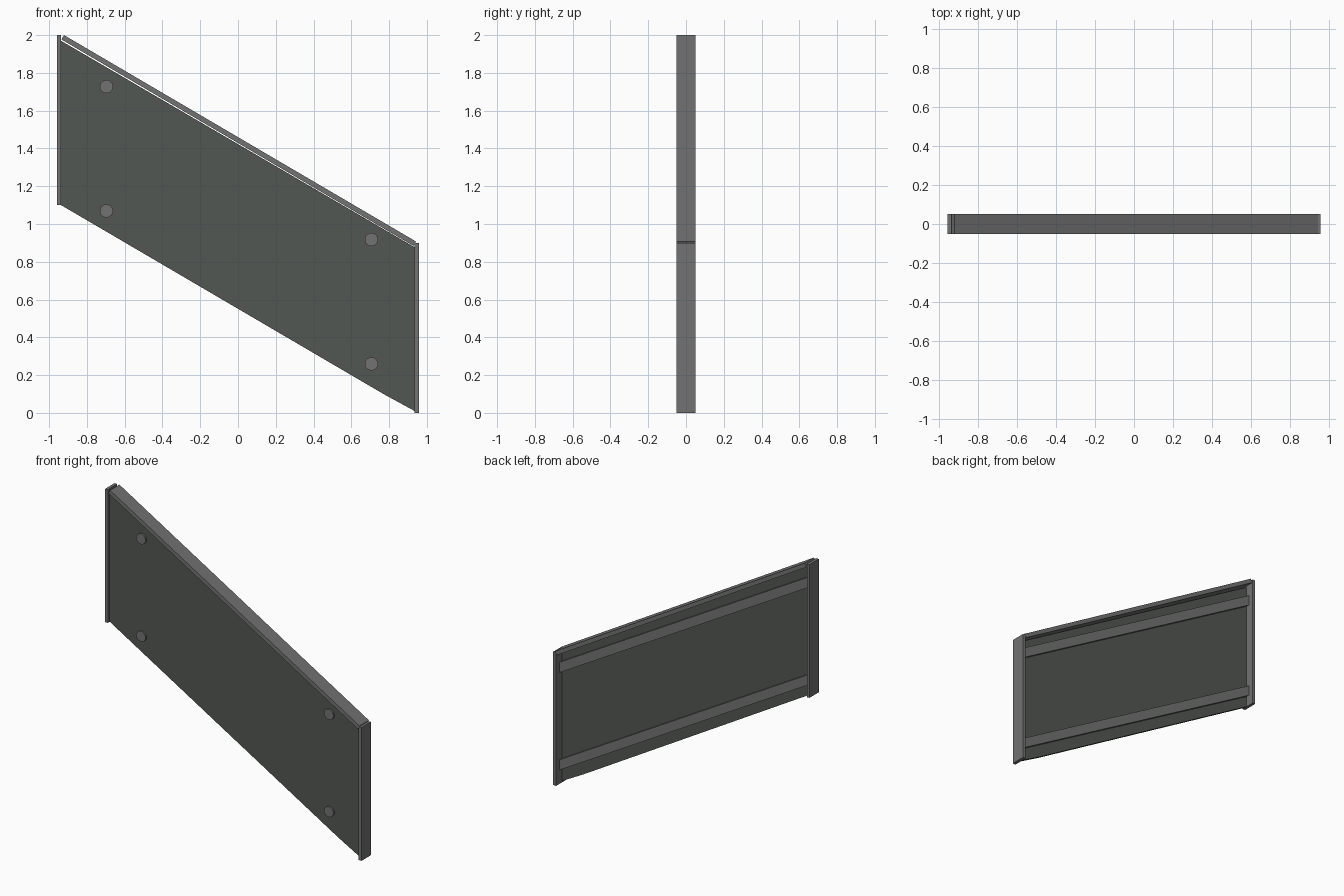
import bpy, bmesh, math

if "Cube" in bpy.data.objects:
    bpy.data.objects.remove(bpy.data.objects["Cube"])

SLOPE = 0.577  # fall of the stair line


def material(name, rgb):
    m = bpy.data.materials.new(name)
    m.diffuse_color = (*rgb, 1)
    m.use_nodes = True
    m.node_tree.nodes["Principled BSDF"].inputs["Base Color"].default_value = m.diffuse_color
    return m


METAL = material("dark_metal", (0.17, 0.17, 0.17))
PANEL = material("dark_panel", (0.085, 0.095, 0.085))


def slab(name, outline, y0, y1, mat):
    """Extrude an x/z outline from y0 to y1."""
    bm = bmesh.new()
    face = bm.faces.new([bm.verts.new((x, y0, z)) for x, z in outline])
    new = bmesh.ops.extrude_face_region(bm, geom=[face])["geom"]
    for v in new:
        if isinstance(v, bmesh.types.BMVert):
            v.co.y = y1
    bmesh.ops.recalc_face_normals(bm, faces=bm.faces)
    mesh = bpy.data.meshes.new(name)
    bm.to_mesh(mesh)
    bm.free()
    mesh.materials.append(mat)
    obj = bpy.data.objects.new(name, mesh)
    bpy.context.collection.objects.link(obj)
    return obj


def rect(x0, x1, z0, z1):
    return [(x0, z0), (x1, z0), (x1, z1), (x0, z1)]


# upright end posts
slab("upper_post", rect(-0.957, -0.937, 1.10, 2.0), -0.05, 0.05, METAL)
slab("lower_post", rect(0.935, 0.957, 0.0, 0.9), -0.05, 0.05, METAL)

# sloping top rail with square-cut ends
slab("top_rail", [(-0.921, 2.0), (-0.935, 1.977), (0.929, 0.884), (0.943, 0.907)],
     -0.05, 0.05, METAL)

# infill panel
slab("infill_panel", [(-0.937, 1.10), (0.77, 0.10), (0.935, 0.01),
                      (0.935, 0.877), (-0.937, 1.970)], -0.03, -0.01, PANEL)

# back straps and the round fixings on the front
for label, z in (("upper", 1.325), ("lower", 0.667)):
    h = 0.035
    xa, xb = -0.937, 0.935
    za, zb = z - SLOPE * xa, z - SLOPE * xb
    slab(label + "_strap", [(xa, za - h), (xb, zb - h), (xb, zb + h), (xa, za + h)],
         -0.01, 0.012, METAL)
    for side, x in (("left", -0.697), ("right", 0.706)):
        bpy.ops.mesh.primitive_cylinder_add(
            vertices=32, radius=0.035, depth=0.012,
            location=(x, -0.035, z - SLOPE * x), rotation=(math.pi / 2, 0, 0))
        cap = bpy.context.object
        cap.name = f"{label}_{side}_fixing"
        cap.data.materials.append(METAL)
        bpy.ops.object.shade_smooth_by_angle()
